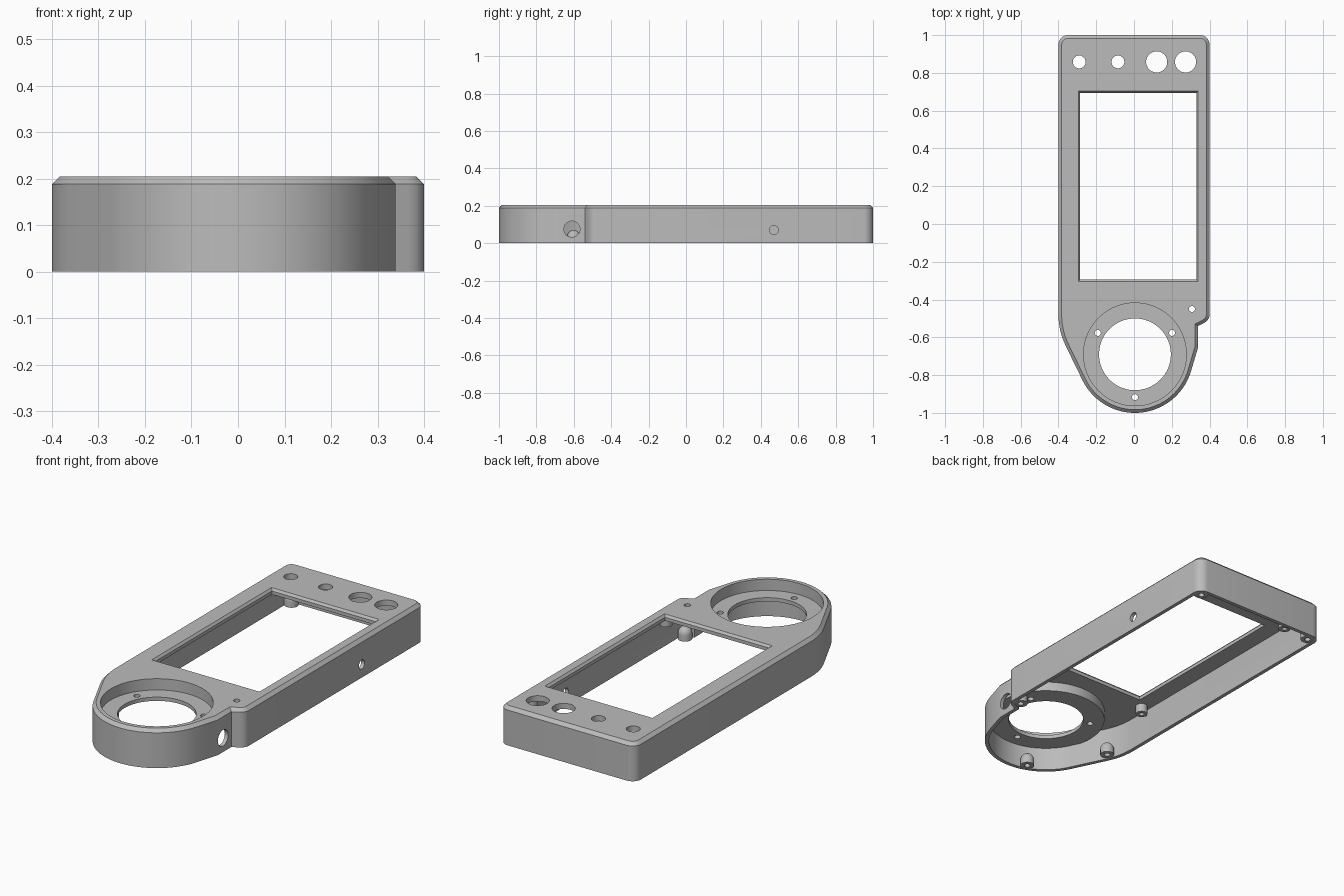
import bpy
import bmesh
import math
from mathutils import Vector, Matrix

cube = bpy.data.objects.get("Cube")
if cube:
    bpy.data.objects.remove(cube, do_unlink=True)

HEIGHT, CHAMFER, WALL, CEILING = 0.205, 0.017, 0.02, 0.175
RING = Vector((0.005, -0.69))       # centre of the round end

grey = bpy.data.materials.new("plain_grey")
grey.use_nodes = True
colour = (0.5, 0.5, 0.5, 1)
grey.diffuse_color = colour
grey.node_tree.nodes["Principled BSDF"].inputs["Base Color"].default_value = colour


def arc(centre, radius, start, end, steps):
    angles = [math.radians(start + (end - start) * i / steps) for i in range(steps + 1)]
    return [Vector(centre) + radius * Vector((math.cos(a), math.sin(a))) for a in angles]


def soft_corner(a, b, c, steps=8):
    a, b, c = Vector(a), Vector(b), Vector(c)
    ts = [i / steps for i in range(steps + 1)]
    return [a * (1 - t) ** 2 + b * 2 * t * (1 - t) + c * t * t for t in ts]


def inset(points, distance):
    """Move a counter-clockwise outline inwards with mitred corners."""
    result = []
    for i, p in enumerate(points):
        d1 = (p - points[i - 1]).normalized()
        d2 = (points[(i + 1) % len(points)] - p).normalized()
        n1, n2 = Vector((-d1.y, d1.x)), Vector((-d2.y, d2.x))
        result.append(p + (n1 + n2) * distance / (1 + n1.dot(n2)))
    return result


def finish(name, bm):
    bmesh.ops.recalc_face_normals(bm, faces=bm.faces)
    mesh = bpy.data.meshes.new(name)
    bm.to_mesh(mesh)
    bm.free()
    mesh.materials.append(grey)
    obj = bpy.data.objects.new(name, mesh)
    bpy.context.collection.objects.link(obj)
    return obj


def loft(name, rings):
    """Closed solid through (z, outline) rings."""
    bm = bmesh.new()
    loops = [[bm.verts.new((p.x, p.y, z)) for p in pts] for z, pts in rings]
    n = len(loops[0])
    for low, high in zip(loops, loops[1:]):
        for i in range(n):
            j = (i + 1) % n
            bm.faces.new((low[i], low[j], high[j], high[i]))
    bm.faces.new(loops[0][::-1])
    bm.faces.new(loops[-1])
    return finish(name, bm)


def disc(name, x, y, radius, z0, z1, sides=32):
    pts = arc((x, y), radius, 0, 360 * (sides - 1) / sides, sides - 1)
    return loft(name, [(z0, pts), (z1, pts)])


def side_hole(name, y, z, radius):
    bm = bmesh.new()
    place = Matrix.Translation((0.38, y, z)) @ Matrix.Rotation(math.pi / 2, 4, "Y")
    bmesh.ops.create_cone(bm, cap_ends=True, segments=32, radius1=radius,
                          radius2=radius, depth=0.2, matrix=place)
    return finish(name, bm)


def domed_boss(x, y, radius=0.035, base=0.003, shoulder=0.035):
    rings = [(base, arc((x, y), radius, 0, 345, 23))]
    for k in range(6):
        a = math.radians(k * 16)
        rings.append((shoulder + radius * math.sin(a),
                      arc((x, y), radius * math.cos(a), 0, 345, 23)))
    return loft("screw_boss", rings)


def combine(obj, tool, operation):
    mod = obj.modifiers.new(tool.name, "BOOLEAN")
    mod.operation, mod.solver, mod.object = operation, "EXACT", tool
    bpy.context.view_layer.objects.active = obj
    bpy.ops.object.modifier_apply(modifier=mod.name)
    bpy.data.objects.remove(tool, do_unlink=True)


# Outline of the case, counter-clockwise from the back left-hand corner
outline = arc((0.35, 0.95), 0.05, 0, 90, 8)
outline += arc((-0.35, 0.95), 0.05, 90, 180, 8)
outline += soft_corner((-0.4, -0.48), (-0.4, -0.566), (-0.362, -0.644))
outline += arc(RING, 0.31, 206, 342, 48)
outline += [Vector((0.339, -0.655)), Vector((0.339, -0.54))]
outline += soft_corner((0.365, -0.527), (0.4, -0.51), (0.4, -0.48))

# Chamfered shell, open below
case = loft("case_top", [(0, outline), (HEIGHT - CHAMFER, outline),
                         (HEIGHT, inset(outline, CHAMFER))])
hollow = inset(outline, WALL)
combine(case, loft("hollow", [(-0.1, hollow), (CEILING, hollow)]), "DIFFERENCE")

# Sunken cup, screen posts and screw bosses
combine(case, disc("cup", *RING, 0.297, 0.125, 0.185, 96), "UNION")
for x in (-0.335, 0.355):
    for y in (0.79, -0.34):
        combine(case, disc("post", x, y, 0.03, 0.13, 0.185, 24), "UNION")
        combine(case, disc("post_hole", x, y, 0.013, 0.1, 0.165, 16), "DIFFERENCE")
for x, y in ((0.352, 0.952), (-0.352, 0.952), (0.345, -0.485),
             (-0.325, -0.6), (-0.085, -0.945)):
    combine(case, domed_boss(x, y), "UNION")
    combine(case, disc("boss_hole", x, y, 0.015, -0.1, 0.045, 16), "DIFFERENCE")

# Round recess with its opening and three screw holes
combine(case, disc("recess", *RING, 0.272, 0.145, 0.3, 96), "DIFFERENCE")
combine(case, disc("opening", *RING, 0.19, 0.05, 0.3, 80), "DIFFERENCE")
for angle in (30, 150, 270):
    p = arc(RING, 0.227, angle, angle, 1)[0]
    combine(case, disc("ring_hole", p.x, p.y, 0.016, 0.09, 0.3, 20), "DIFFERENCE")

# Screen window with a bevelled lip
window = [Vector(p) for p in ((-0.285, -0.295), (0.33, -0.295), (0.33, 0.693), (-0.285, 0.693))]
lip = inset(window, -0.01)
combine(case, loft("window", [(0.1, window), (0.193, window), (HEIGHT, lip), (0.3, lip)]),
        "DIFFERENCE")

# Control holes through the top, then holes through the side wall
for x, y, r in ((-0.29, 0.858, 0.034), (-0.085, 0.858, 0.034), (0.12, 0.858, 0.056),
                (0.273, 0.858, 0.056), (0.307, -0.45, 0.016)):
    combine(case, disc("top_hole", x, y, r, 0.12, 0.3, 40), "DIFFERENCE")
combine(case, side_hole("large_side_hole", -0.61, 0.075, 0.043), "DIFFERENCE")
combine(case, side_hole("small_side_hole", 0.47, 0.07, 0.024), "DIFFERENCE")

# Smooth the curved walls, keep the edges sharp
bpy.ops.object.select_all(action="DESELECT")
case.select_set(True)
bpy.context.view_layer.objects.active = case
bpy.ops.object.shade_smooth_by_angle(angle=math.radians(25))
